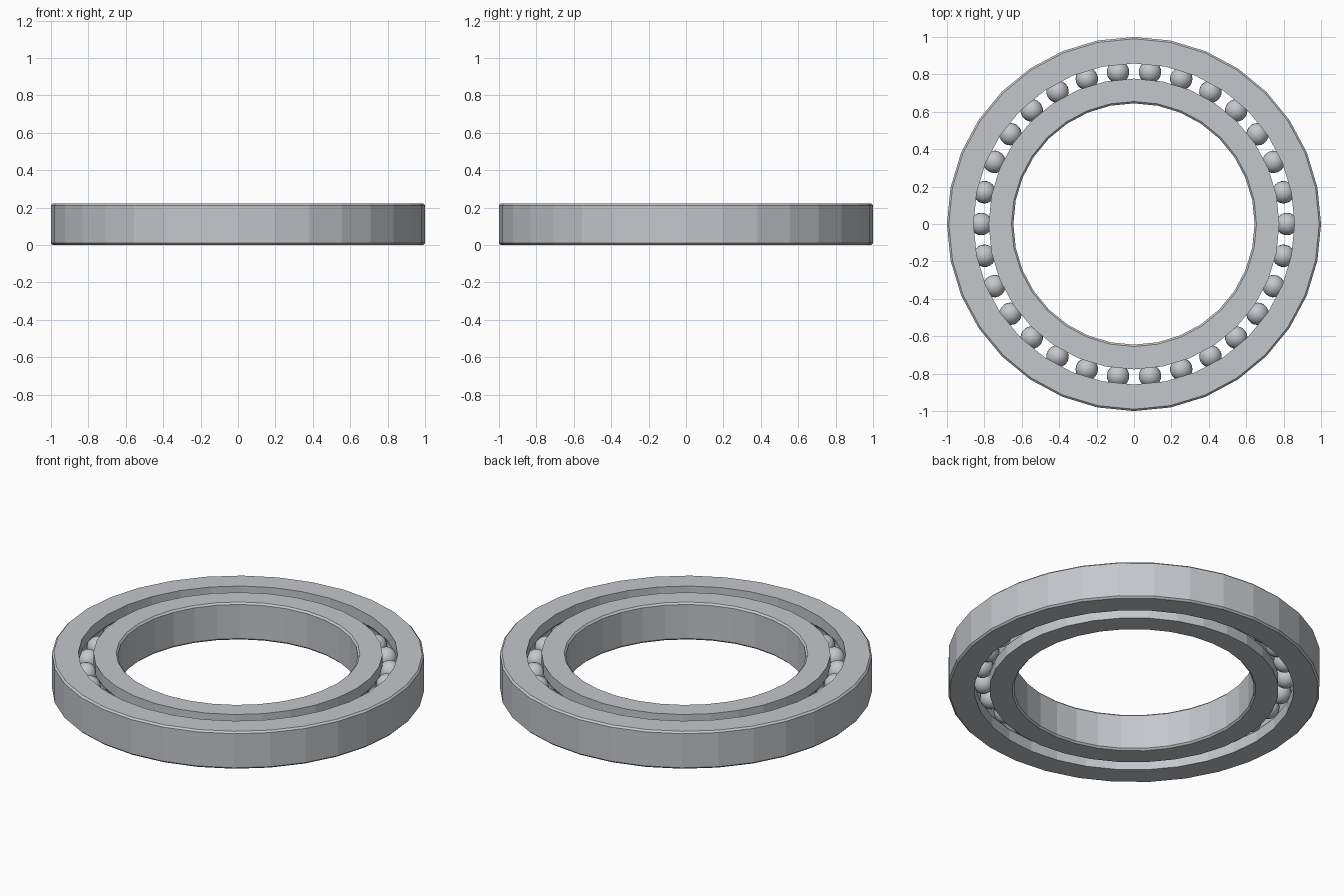
import bpy
import bmesh
from math import sin, cos, pi, sqrt, radians

HEIGHT = 0.222
MID = HEIGHT / 2
CHAMFER = 0.01
SIDES = 32
PITCH = 0.817        # radius of the circle of balls
BALL = 0.06
BALL_COUNT = 30
GROOVE = 0.062       # radius of the race groove

cube = bpy.data.objects.get("Cube")
if cube:
    bpy.data.objects.remove(cube, do_unlink=True)

# Brushed steel for every part
steel = bpy.data.materials.new("grey_steel")
steel.use_nodes = True
colour = (0.55, 0.57, 0.60, 1)
steel.diffuse_color = colour
steel.node_tree.nodes["Principled BSDF"].inputs["Base Color"].default_value = colour


def make_object(name, bm):
    mesh = bpy.data.meshes.new(name)
    bmesh.ops.recalc_face_normals(bm, faces=bm.faces)
    bm.to_mesh(mesh)
    bm.free()
    mesh.materials.append(steel)
    obj = bpy.data.objects.new(name, mesh)
    bpy.context.collection.objects.link(obj)
    return obj


def ring_profile(plain, race):
    """Chamfered plain wall on one side, grooved race wall on the other."""
    inward = 1 if race > plain else -1
    c = CHAMFER
    points = [(race, 0), (plain + inward * c, 0), (plain, c),
              (plain, HEIGHT - c), (plain + inward * c, HEIGHT), (race, HEIGHT)]
    # Arc of the groove, from its upper lip to its lower lip
    offset = abs(PITCH - race)
    lip = sqrt(GROOVE ** 2 - offset ** 2)
    steps = 8
    for i in range(steps + 1):
        z = lip * cos(pi * i / steps)
        depth = sqrt(GROOVE ** 2 - z ** 2) - offset
        points.append((race - inward * -depth * -1, MID + z))
    return points


def revolve(name, profile):
    bm = bmesh.new()
    loops = []
    for s in range(SIDES):
        a = 2 * pi * s / SIDES
        loops.append([bm.verts.new((r * cos(a), r * sin(a), z)) for r, z in profile])
    count = len(profile)
    for s in range(SIDES):
        here, there = loops[s], loops[(s + 1) % SIDES]
        for i in range(count):
            j = (i + 1) % count
            bm.faces.new((here[i], here[j], there[j], there[i]))
    return make_object(name, bm)


# Outer and inner races
revolve("outer_ring", ring_profile(1.0, 0.858))
revolve("inner_ring", ring_profile(0.645, 0.777))

# Balls, sharing one mesh
bm = bmesh.new()
bmesh.ops.create_uvsphere(bm, u_segments=20, v_segments=12, radius=BALL)
for face in bm.faces:
    face.smooth = True
first = make_object("ball_1", bm)
for i in range(BALL_COUNT):
    ball = first
    if i:
        ball = bpy.data.objects.new(f"ball_{i + 1}", first.data)
        bpy.context.collection.objects.link(ball)
    a = radians(360 / BALL_COUNT * i)
    ball.location = (PITCH * cos(a), PITCH * sin(a), MID)
    ball.rotation_euler.z = a
